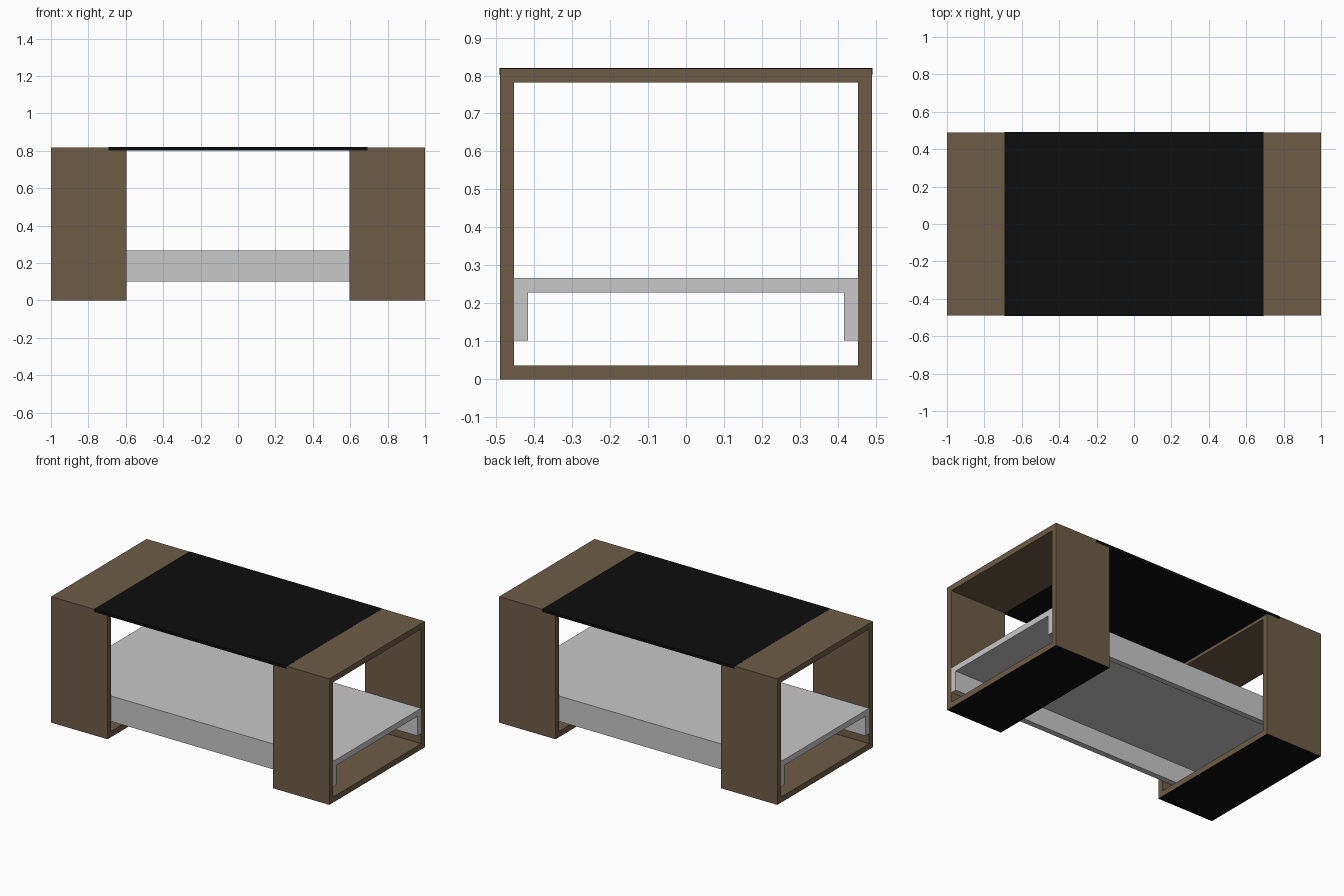
import bpy, bmesh

if "Cube" in bpy.data.objects:
    bpy.data.objects.remove(bpy.data.objects["Cube"])


def material(name, rgb):
    m = bpy.data.materials.new(name)
    m.diffuse_color = (*rgb, 1)
    m.use_nodes = True
    m.node_tree.nodes["Principled BSDF"].inputs["Base Color"].default_value = m.diffuse_color
    return m


WOOD = material("brown wood", (0.156, 0.107, 0.061))
BLACK = material("black", (0.004, 0.004, 0.004))
GREY = material("light grey", (0.578, 0.578, 0.578))


def finish(name, bm, *mats):
    bmesh.ops.recalc_face_normals(bm, faces=bm.faces)
    me = bpy.data.meshes.new(name)
    for f in bm.faces:
        # the underside resting on the ground is black
        if len(mats) > 1 and f.normal.z < -0.5 and f.calc_center_median().z < 0.01:
            f.material_index = 1
    bm.to_mesh(me)
    bm.free()
    for m in mats:
        me.materials.append(m)
    ob = bpy.data.objects.new(name, me)
    bpy.context.collection.objects.link(ob)
    return ob


def box(name, x, y, z, mat):
    bm = bmesh.new()
    bmesh.ops.create_cube(bm, size=1)
    for v in bm.verts:
        for i, (lo, hi) in enumerate((x, y, z)):
            v.co[i] = hi if v.co[i] > 0 else lo
    return finish(name, bm, mat)


def frame(name, x0, x1, half, height, t):
    """Rectangular tube open along x."""
    outer = [(-half, 0), (half, 0), (half, height), (-half, height)]
    inner = [(-half + t, t), (half - t, t), (half - t, height - t), (-half + t, height - t)]
    bm = bmesh.new()
    rings = [[bm.verts.new((x, y, z)) for y, z in loop]
             for x, loop in ((x0, outer), (x1, outer), (x1, inner), (x0, inner))]
    for r in range(4):
        a, b = rings[r], rings[(r + 1) % 4]
        for i in range(4):
            j = (i + 1) % 4
            bm.faces.new((a[i], a[j], b[j], b[i]))
    return finish(name, bm, WOOD, BLACK)


# End frames
frame("left_frame", -1, -0.595, 0.49, 0.819, 0.037)
frame("right_frame", 0.595, 1, 0.49, 0.819, 0.037)

# Black top panel let into both frames
box("top_panel", (-0.693, 0.693), (-0.491, 0.491), (0.802, 0.82), BLACK)

# Lower shelf and its two rails
box("shelf", (-0.999, 0.999), (-0.453, 0.453), (0.229, 0.267), GREY)
for side, s in (("front", -1), ("back", 1)):
    box(side + "_shelf_rail", (-0.999, 0.999), sorted((s * 0.416, s * 0.453)), (0.102, 0.229), GREY)
